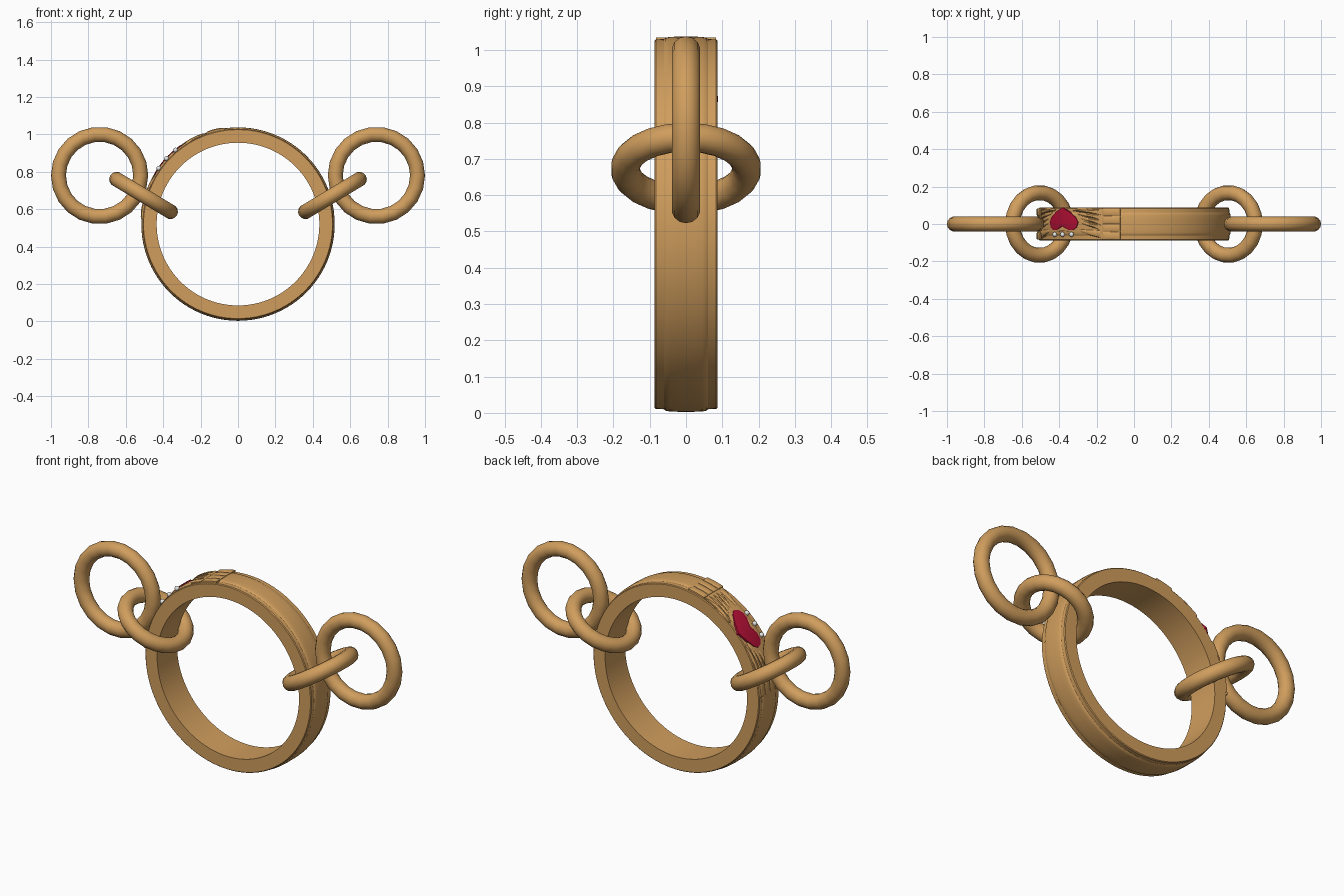
import bpy, bmesh
from math import radians, cos, sin, pi
from mathutils import Vector

if "Cube" in bpy.data.objects:
    bpy.data.objects.remove(bpy.data.objects["Cube"])

RING_Z, RING_R = 0.52, 0.517
CREST = radians(137.5)      # angle of the heart around the band


def material(name, rgb, rough=0.5):
    m = bpy.data.materials.new(name)
    m.use_nodes = True
    m.diffuse_color = (*rgb, 1)
    bsdf = m.node_tree.nodes["Principled BSDF"]
    bsdf.inputs["Base Color"].default_value = (*rgb, 1)
    bsdf.inputs["Roughness"].default_value = rough
    return m


gold = material("gold", (0.63, 0.34, 0.11))
ruby = material("ruby red", (0.45, 0.005, 0.036))
pearl = material("pearl white", (0.8, 0.8, 0.78))


def smooth(obj, angle=35):
    bpy.ops.object.select_all(action="DESELECT")
    obj.select_set(True)
    bpy.context.view_layer.objects.active = obj
    bpy.ops.object.shade_smooth_by_angle(angle=radians(angle))


def finish(bm, name, mat):
    bmesh.ops.recalc_face_normals(bm, faces=bm.faces)
    mesh = bpy.data.meshes.new(name)
    bm.to_mesh(mesh)
    bm.free()
    obj = bpy.data.objects.new(name, mesh)
    bpy.context.collection.objects.link(obj)
    mesh.materials.append(mat)
    smooth(obj)
    return obj


def on_band(s, y, r):
    """Point at arc length s from the heart, across y, at radius r."""
    a = CREST - s / RING_R
    return Vector((r * cos(a), y, RING_Z + r * sin(a)))


def plate(bm, outline, r0, r1, bulge=0.0):
    """Raised relief shape wrapped around the band, domed by bulge."""
    n = len(outline)
    cs = sum(p[0] for p in outline) / n
    cy = sum(p[1] for p in outline) / n
    rings = []
    for k, r in ((1, r0), (1, r1), (0.8, r1 + bulge * 0.6), (0.4, r1 + bulge)):
        rings.append([bm.verts.new(on_band(cs + (s - cs) * k, cy + (y - cy) * k, r))
                      for s, y in outline])
    for a, b in zip(rings, rings[1:]):
        for i in range(n):
            j = (i + 1) % n
            bm.faces.new((a[i], a[j], b[j], b[i]))
    tip = bm.verts.new(on_band(cs, cy, r1 + bulge))
    for i in range(n):
        bm.faces.new((rings[-1][i], rings[-1][(i + 1) % n], tip))


def ridge(bm, start, end, w0, w1, r0, r1, bulge):
    """Tapered ridge between two points on the band."""
    a, b = Vector(start), Vector(end)
    d = (b - a).normalized()
    n = Vector((-d.y, d.x))
    mid, wm = (a + b) / 2, (w0 + w1) / 2
    pts = [a + n * w0, mid + n * wm, b + n * w1 * 0.7, b + d * w1 * 0.6,
           b - n * w1 * 0.7, mid - n * wm, a - n * w0]
    plate(bm, [tuple(p) for p in pts], r0, r1, bulge)


# Band: lathed profile with a raised, slightly domed middle
half = [(0.087, 0.435), (0.087, 0.505), (0.083, 0.509), (0.061, 0.510),
        (0.056, 0.514), (0.045, 0.516), (0.02, RING_R)]
profile = half + [(-y, r) for y, r in reversed(half)]
bm = bmesh.new()
SEG = 96
loops = [[bm.verts.new((r * cos(2 * pi * i / SEG), y, RING_Z + r * sin(2 * pi * i / SEG)))
          for y, r in profile] for i in range(SEG)]
for i in range(SEG):
    a, b = loops[i], loops[(i + 1) % SEG]
    for k in range(len(profile)):
        m = (k + 1) % len(profile)
        bm.faces.new((a[k], a[m], b[m], b[k]))
finish(bm, "ring_band", gold)

# Chain links: one through the band and one hanging on it, per side
for side, label in ((1, "left"), (-1, "right")):
    for name, x, z, rot, major in (
            ("inner_link", 0.505, 0.673, (0, -side * radians(31), 0), 0.168),
            ("outer_link", 0.74, 0.78, (pi / 2, 0, 0), 0.22)):
        bpy.ops.mesh.primitive_torus_add(
            location=(side * x, 0, z), rotation=rot, major_radius=major,
            minor_radius=0.04, major_segments=22, minor_segments=14)
        link = bpy.context.object
        link.name = f"{label}_{name}"
        link.data.materials.append(gold)
        smooth(link, 50)

# Hands and cuffs, mirrored about the heart
fingers = [((0.25, 0.062), (0.075, 0.078)), ((0.25, 0.035), (0.105, 0.058)),
           ((0.25, 0.008), (0.125, 0.035)), ((0.25, -0.020), (0.13, 0.010))]
for side, label in ((1, "upper"), (-1, "lower")):
    bm = bmesh.new()
    plate(bm, [(side * s, y) for s, y in
               ((0.26, 0.08), (0.18, 0.084), (0.10, 0.07), (0.11, -0.03),
                (0.18, -0.065), (0.26, -0.08))], 0.50, 0.513, 0.004)
    for (s0, y0), (s1, y1) in fingers:
        ridge(bm, (side * s0, y0), (side * s1, y1), 0.013, 0.010, 0.505, 0.515, 0.007)
    # thumb
    ridge(bm, (side * 0.25, -0.055), (side * 0.12, -0.035), 0.02, 0.011, 0.50, 0.513, 0.008)
    finish(bm, f"{label}_hand", gold)

    bm = bmesh.new()
    for i in range(4):
        y = -0.063 + i * 0.042
        plate(bm, [(side * s, y + d) for s, d in
                   ((0.256, -0.02), (0.305, -0.02), (0.355, -0.02),
                    (0.355, 0.02), (0.305, 0.02), (0.256, 0.02))], 0.50, 0.519, 0.004)
    finish(bm, f"{label}_cuff", gold)

# Heart
half_heart = [(0.05, 0.066), (0.095, 0.036), (0.112, 0.010), (0.102, -0.018),
              (0.078, -0.032), (0.045, -0.031)]
heart = ([(0, 0.088)] + half_heart + [(0, -0.012)]
         + [(-s, y) for s, y in reversed(half_heart)])
bm = bmesh.new()
plate(bm, heart, 0.50, 0.521, 0.003)
finish(bm, "heart", ruby)

# Crown with three pearl-tipped points
bm = bmesh.new()
plate(bm, [(-0.085, -0.030), (-0.04, -0.027), (0, -0.015), (0.04, -0.027), (0.085, -0.030),
           (0.085, -0.042), (0, -0.038), (-0.085, -0.042)], 0.50, 0.517, 0.002)
for s in (-0.066, 0, 0.066):
    plate(bm, [(s - 0.025, -0.036), (s + 0.025, -0.036), (s, -0.060)], 0.50, 0.516, 0.002)
finish(bm, "crown", gold)

for i, s in enumerate((-0.066, 0, 0.066)):
    bpy.ops.mesh.primitive_uv_sphere_add(segments=14, ring_count=8, radius=0.013,
                                         location=on_band(s, -0.056, 0.518))
    ball = bpy.context.object
    ball.name = f"crown_pearl_{i + 1}"
    ball.data.materials.append(pearl)
    smooth(ball, 60)
